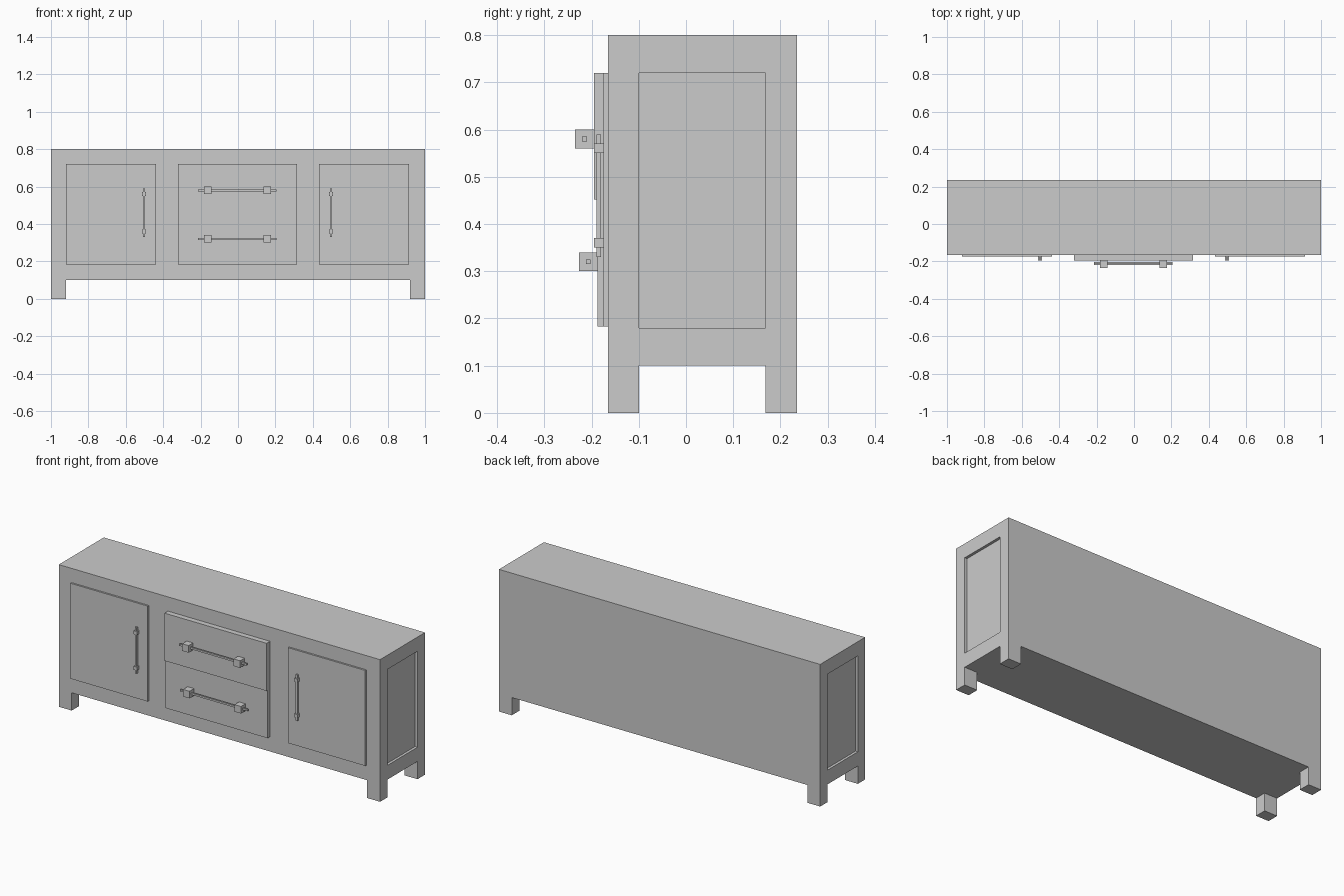
import bpy, bmesh

if "Cube" in bpy.data.objects:
    bpy.data.objects.remove(bpy.data.objects["Cube"])

SHIFT = -0.003      # front fittings sit slightly left of centre
FRONT = -0.165      # y of the cabinet front
BACK = 0.235


def box_mesh(x, y, z):
    bm = bmesh.new()
    bmesh.ops.create_cube(bm, size=1)
    for v in bm.verts:
        v.co = [r[0] if c < 0 else r[1] for c, r in zip(v.co, (x, y, z))]
    return bm


def finish(bm, name):
    me = bpy.data.meshes.new(name)
    bm.to_mesh(me)
    bm.free()
    ob = bpy.data.objects.new(name, me)
    bpy.context.collection.objects.link(ob)
    return ob


def box(name, x, y, z):
    return finish(box_mesh(x, y, z), name)


def around(c, size):
    return (c - size / 2, c + size / 2)


# Cabinet body with a recessed panel in each end
bm = box_mesh((-1, 1), (FRONT, BACK), (0.10, 0.80))
bm.normal_update()
for face in [f for f in bm.faces if abs(f.normal.x) > 0.9]:
    side = 1 if face.normal.x > 0 else -1
    for depth in (0, 0.015):
        if depth == 0:
            bmesh.ops.inset_individual(bm, faces=[face], thickness=0.05)
            for v in face.verts:
                v.co.y = -0.10 if v.co.y < 0.035 else 0.168
                v.co.z = 0.18 if v.co.z < 0.45 else 0.72
        else:
            bmesh.ops.inset_individual(bm, faces=[face], thickness=0)
            for v in face.verts:
                v.co.x -= side * depth
finish(bm, "cabinet_body")

# Four square legs
for sx, xr in (("left", (-1, -0.92)), ("right", (0.92, 1))):
    for sy, yr in (("front", (FRONT, -0.10)), ("back", (0.168, BACK))):
        box(f"{sy}_{sx}_leg", xr, yr, (0, 0.10))

# Doors with upright handles
for name, s in (("left", -1), ("right", 1)):
    cx, hx = s * 0.677 + SHIFT, s * 0.50 + SHIFT
    box(f"{name}_door", around(cx, 0.481), (-0.175, FRONT), (0.183, 0.72))
    box(f"{name}_door_handle_bar", around(hx, 0.01), around(-0.185, 0.01), (0.33, 0.59))
    for end, z in (("lower", 0.36), ("upper", 0.56)):
        box(f"{name}_door_handle_{end}_mount", around(hx, 0.02), (-0.195, -0.175), around(z, 0.02))

# Drawers with horizontal handles
for name, y, zr, hz in (("upper", -0.195, (0.452, 0.72), 0.58),
                        ("lower", -0.187, (0.183, 0.452), 0.32)):
    box(f"{name}_drawer", around(SHIFT, 0.636), (y, FRONT), zr)
    box(f"{name}_drawer_handle_bar", around(SHIFT, 0.42), around(y - 0.02, 0.01), around(hz, 0.01))
    for side, s in (("left", -1), ("right", 1)):
        box(f"{name}_drawer_handle_{side}_mount", around(s * 0.16 + SHIFT, 0.04),
            (y - 0.04, y), around(hz, 0.04))
